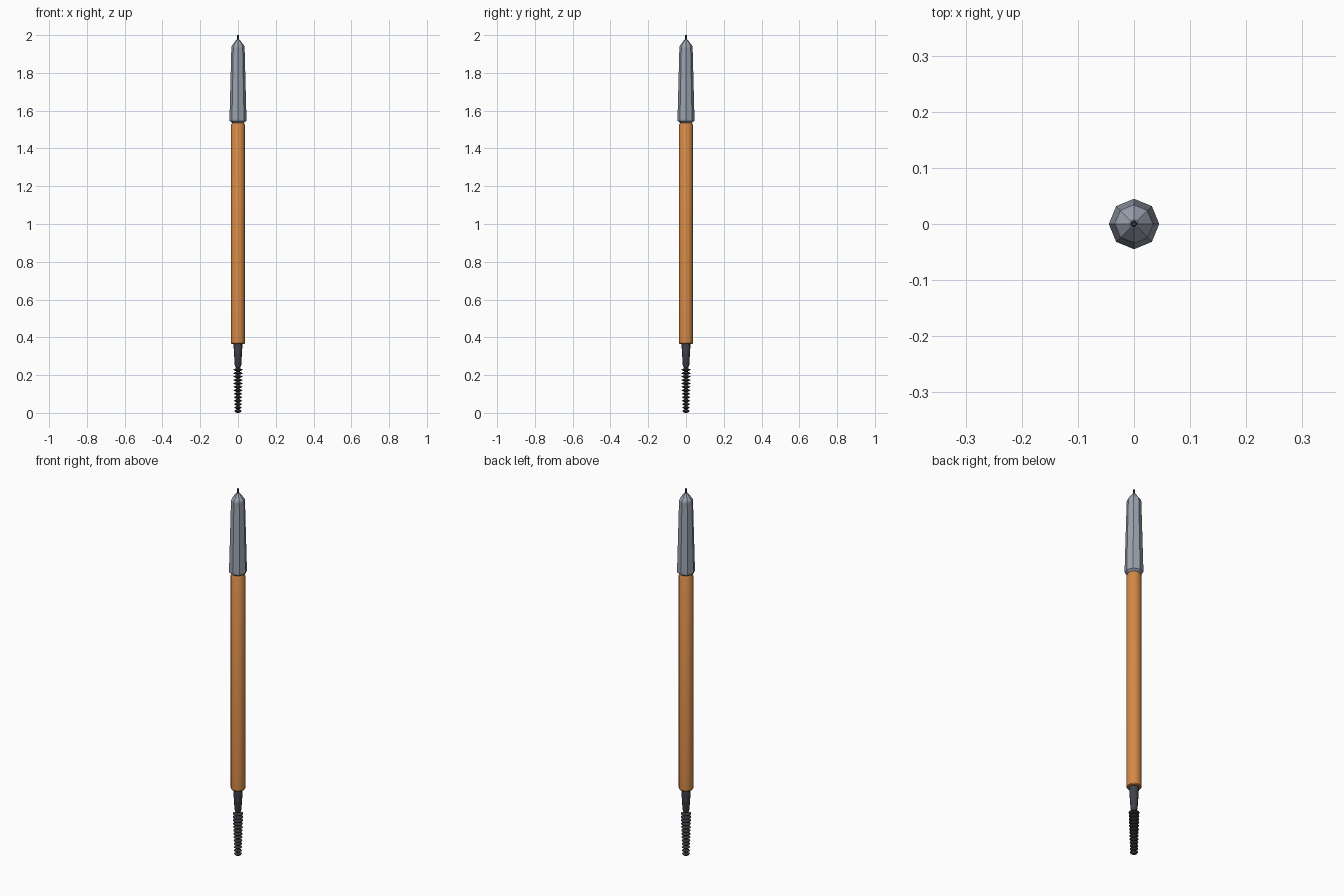
import bpy, bmesh, math

if "Cube" in bpy.data.objects:
    bpy.data.objects.remove(bpy.data.objects["Cube"])


def material(name, rgb):
    m = bpy.data.materials.new(name)
    m.diffuse_color = (*rgb, 1)
    m.use_nodes = True
    m.node_tree.nodes["Principled BSDF"].inputs["Base Color"].default_value = m.diffuse_color
    return m


ORANGE = material("orange_barrel", (0.66, 0.25, 0.062))
GREY = material("cool_grey", (0.33, 0.37, 0.44))
DARK = material("dark_grey", (0.05, 0.056, 0.068))
BLACK = material("bristle_black", (0.035, 0.038, 0.046))
NAVY = material("lead_navy", (0.03, 0.045, 0.075))


def lathe(name, profile, sides, mat, smooth=False):
    """Revolve (radius, z) points about z and close both ends."""
    bm = bmesh.new()
    rings = []
    for r, z in profile:
        rings.append([bm.verts.new((r * math.cos(2 * math.pi * i / sides),
                                    r * math.sin(2 * math.pi * i / sides), z))
                      for i in range(sides)])
    for a, b in zip(rings, rings[1:]):
        for i in range(sides):
            j = (i + 1) % sides
            bm.faces.new((a[i], a[j], b[j], b[i]))
    bm.faces.new(rings[0][::-1])
    bm.faces.new(rings[-1])
    bmesh.ops.recalc_face_normals(bm, faces=bm.faces[:])
    me = bpy.data.meshes.new(name)
    bm.to_mesh(me)
    bm.free()
    me.materials.append(mat)
    ob = bpy.data.objects.new(name, me)
    bpy.context.collection.objects.link(ob)
    if smooth:
        bpy.ops.object.select_all(action='DESELECT')
        ob.select_set(True)
        bpy.context.view_layer.objects.active = ob
        bpy.ops.object.shade_smooth_by_angle(angle=math.radians(35))
    return ob


# Round barrel with softened ends
lathe("barrel", [(0.033, 0.365), (0.036, 0.369), (0.036, 1.526), (0.031, 1.536)],
      24, ORANGE, True)

# Eight-sided tapering grip with a conical nose
lathe("grip", [(0.028, 1.534), (0.044, 1.546), (0.045, 1.555), (0.035, 1.935),
               (0.032, 1.945), (0.008, 1.976)], 8, GREY)

# Lead tip
lathe("lead_tip", [(0.005, 1.97), (0.006, 1.985), (0.004, 2.0)], 8, NAVY)

# Tapered collar holding the brush
lathe("brush_collar", [(0.024, 0.37), (0.022, 0.33), (0.017, 0.25), (0.008, 0.235)],
      12, DARK, True)

# Wire core and stacked bristle rings
lathe("brush_core", [(0.006, 0.004), (0.006, 0.24)], 8, BLACK)
count, pitch = 13, 0.0182
profile = []
for k in range(count):
    z = 0.01 + k * pitch
    r = 0.019 + 0.007 * k / (count - 1)
    profile += [(0.008, z - 0.0085), (r, z - 0.001), (r, z + 0.001), (0.008, z + 0.0085)]
profile[0] = (0.008, 0.0)
lathe("brush_bristles", profile, 12, BLACK)
